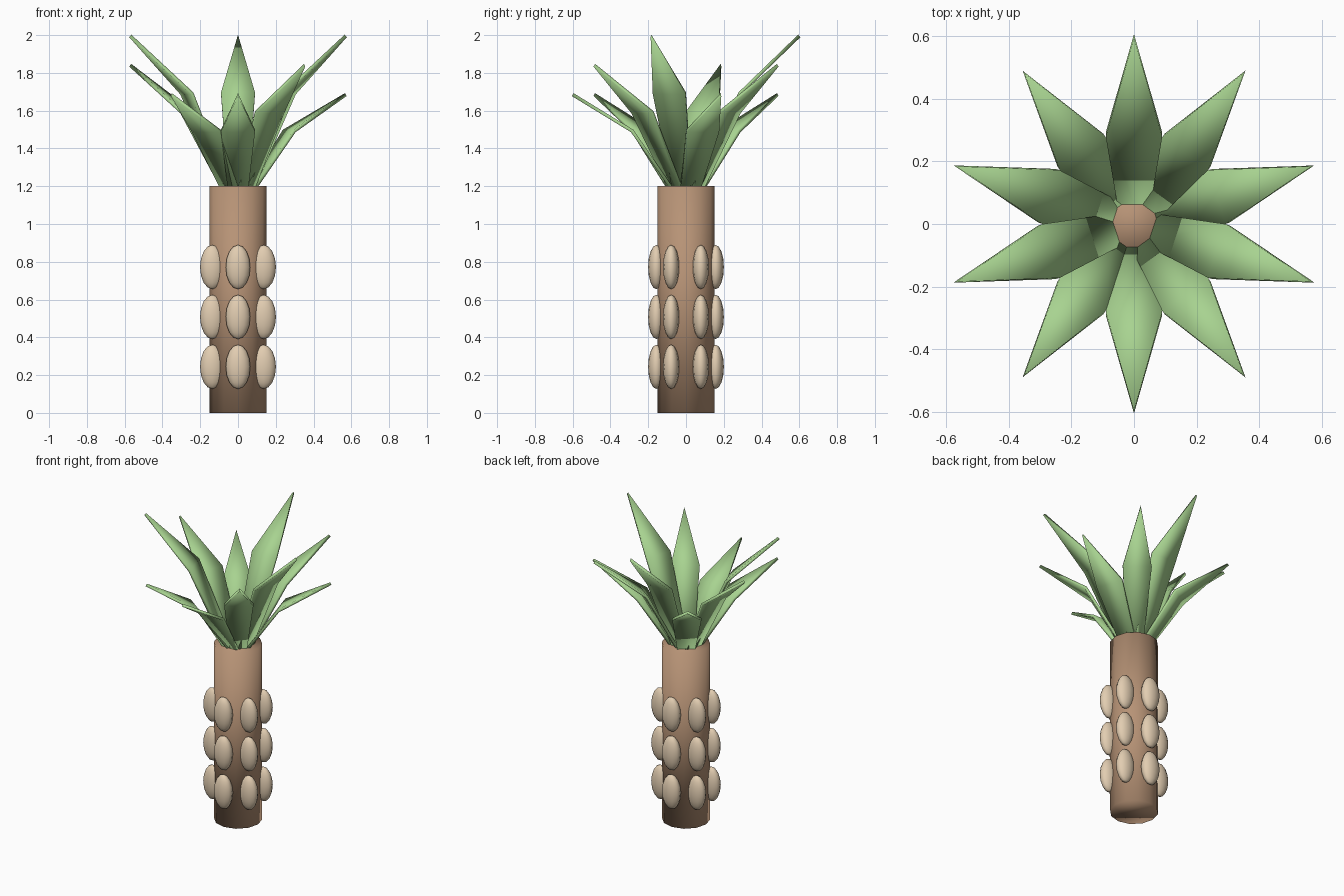
import bpy
from math import pi, sin, cos

if "Cube" in bpy.data.objects:
    bpy.data.objects.remove(bpy.data.objects["Cube"])


def material(name, color):
    m = bpy.data.materials.new(name)
    m.diffuse_color = (*color, 1)
    m.use_nodes = True
    m.node_tree.nodes["Principled BSDF"].inputs["Base Color"].default_value = m.diffuse_color
    return m


def finish(ob, name, mat):
    ob.name = name
    ob.data.materials.append(mat)
    for p in ob.data.polygons:
        p.use_smooth = True


bark = material("bark", (0.47, 0.29, 0.18))
knob = material("knob", (0.76, 0.61, 0.44))
green = material("green", (0.39, 0.65, 0.28))

# Trunk
bpy.ops.mesh.primitive_cylinder_add(vertices=12, radius=0.15, depth=1.2, location=(0, 0, 0.6))
finish(bpy.context.object, "trunk", bark)

# Bark knobs: three rings of six, all sharing one orientation
for row in range(3):
    for k in range(6):
        a = -pi / 2 + k * pi / 3
        bpy.ops.mesh.primitive_uv_sphere_add(
            segments=12, ring_count=8, radius=1,
            location=(0.157 * cos(a), 0.157 * sin(a), 0.244 + 0.264 * row))
        ob = bpy.context.object
        ob.scale = (0.065, 0.0435, 0.117)
        finish(ob, f"bark_knob_{row}_{k}", knob)

# Leaves: ten bent blades in three alternating heights
BASE_Z = 1.15
for i in range(10):
    a = -pi / 2 + i * pi / 5
    tip_z = 1.685 + 0.1555 * (i % 3)
    mid_z = BASE_Z + 0.64 * (tip_z - BASE_Z)

    def point(r, t, z):
        return (r * cos(a) - t * sin(a), r * sin(a) + t * cos(a), z)

    verts = [point(0.05, -0.05, BASE_Z), point(0.05, 0.05, BASE_Z),
             point(0.285, 0.09, mid_z), point(0.285, -0.09, mid_z),
             point(0.6, 0, tip_z)]
    mesh = bpy.data.meshes.new("leaf")
    mesh.from_pydata(verts, [], [(0, 3, 2, 1), (3, 4, 2)])
    ob = bpy.data.objects.new("leaf", mesh)
    bpy.context.collection.objects.link(ob)
    finish(ob, f"leaf_{i}", green)
    thick = ob.modifiers.new("thickness", 'SOLIDIFY')
    thick.thickness = 0.018
    thick.offset = 0
